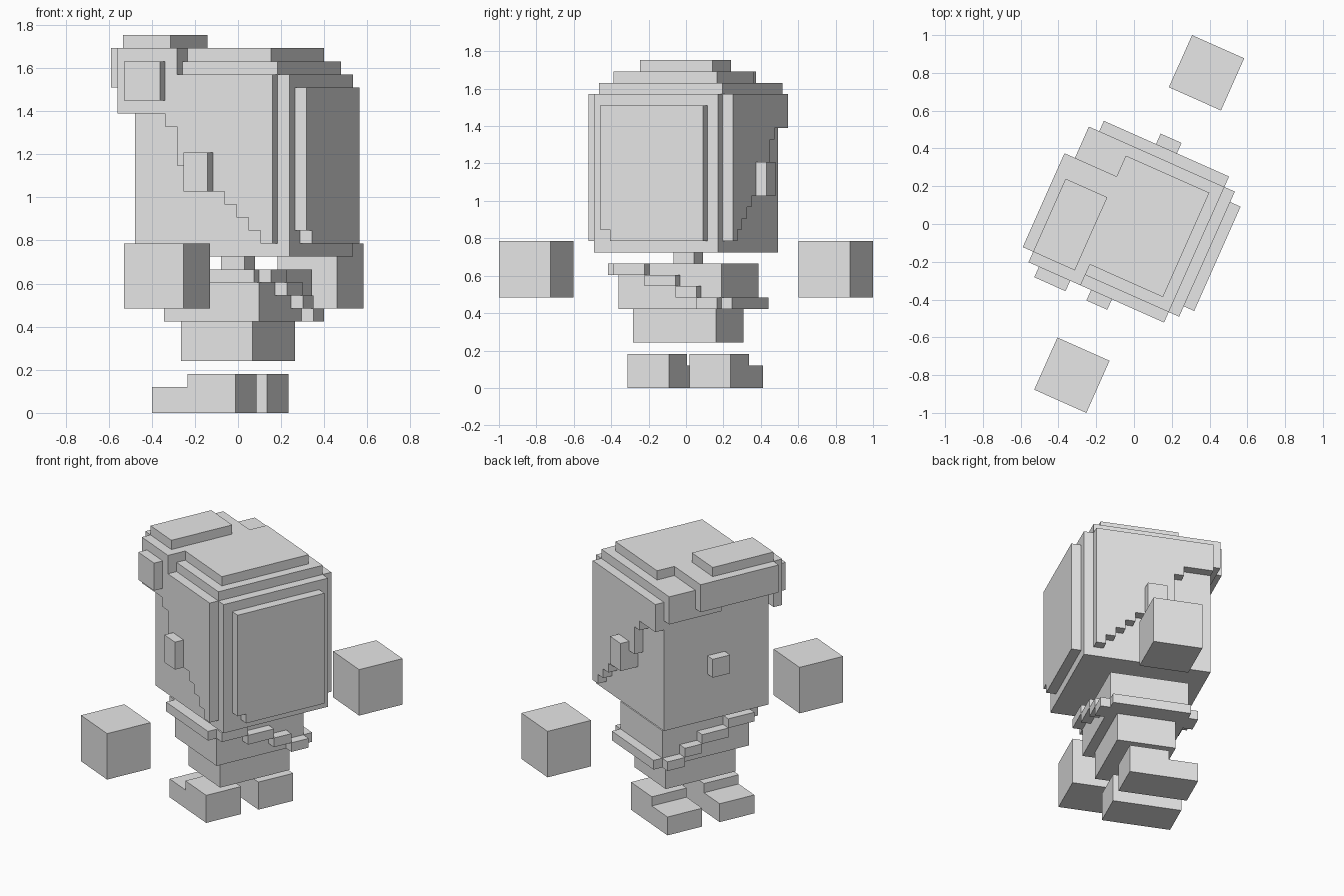
import bpy, bmesh, math
from mathutils import Matrix, Vector

if "Cube" in bpy.data.objects:
    bpy.data.objects.remove(bpy.data.objects["Cube"])

U = 0.06043                       # size of one block
TURN = Matrix.Rotation(math.radians(-24), 4, 'Z')
PLACE = Matrix.Translation((0.0275, 0, 0)) @ TURN @ Matrix.Scale(U, 4)

grey = bpy.data.materials.new("light_grey")
grey.diffuse_color = (0.8, 0.8, 0.8, 1)
grey.use_nodes = True
grey.node_tree.nodes["Principled BSDF"].inputs["Base Color"].default_value = grey.diffuse_color


def part(name, *boxes):
    """One object from boxes given as (x0, x1, y0, y1, z0, z1) in blocks."""
    bm = bmesh.new()
    for x0, x1, y0, y1, z0, z1 in boxes:
        size = Matrix.Diagonal((x1 - x0, y1 - y0, z1 - z0, 1))
        mid = Matrix.Translation(Vector((x0 + x1, y0 + y1, z0 + z1)) / 2)
        bmesh.ops.create_cube(bm, size=1, matrix=PLACE @ mid @ size)
    mesh = bpy.data.meshes.new(name)
    bm.to_mesh(mesh)
    bm.free()
    mesh.materials.append(grey)
    bpy.context.collection.objects.link(bpy.data.objects.new(name, mesh))


# Feet, hands, ears and side hair, once per side
hair_steps = [(-6.5, -3.5, 23), (-3.5, -2.5, 22), (-2.5, -1.5, 19), (-1.5, 0.5, 18),
              (0.5, 1.5, 17), (1.5, 2.5, 16), (2.5, 3.5, 15), (3.5, 4.5, 14), (4.5, 5.5, 13)]
for side, s in (("right", -1), ("left", 1)):
    def span(a, b):
        return sorted((s * a, s * b))
    part(side + "_foot", (-2.5, 1.5, *span(1, 5), 0, 3), (-5.5, -2.5, *span(1, 5), 0, 2))
    part(side + "_hand", (-2.5, 2.5, *span(12, 17), 8, 13))
    part(side + "_ear", (-1.5, 0.5, *span(6, 8), 17, 20))
    part(side + "_side_hair", *[(x0, x1, *span(6, 7), z, 26) for x0, x1, z in hair_steps])

# Body
part("hips", (-3.5, 2.5, -4, 4, 4, 7))
part("torso", (-4.5, 3.5, -5, 5, 7, 11))
part("neck", (-1.5, 0.5, -1, 1, 11, 12))

# Diagonal sash stepping down across front and back
sash = [(-4.5, 3.5, -6, -5, 10, 11), (-4.5, 3.5, 5, 6, 7, 8)]
for y0, y1, z in ((-5, -2, 10), (-2, 1, 9), (1, 3, 8), (3, 5, 7)):
    sash += [(3.5, 4.5, y0, y1, z, z + 1), (-5.5, -4.5, y0, y1, z, z + 1)]
part("sash", *sash)

# Head
part("head", (-6.5, 5.5, -6, 6, 12, 26))
part("nose", (-7.5, -6.5, -1, 1, 17, 19))

# Hair
part("back_hair", (5.5, 6.5, -6, 6, 12, 26),
     (6.5, 7.5, -5, 5, 14, 25), (6.5, 7.5, -4, 5, 13, 14))
part("top_hair", (-6.5, 5.5, -6, 6, 26, 27), (-3.5, 4.5, -5, 5, 27, 28))
part("fringe", (-7.5, -6.5, 0, 6, 24, 27), (-7.5, -6.5, -6, 0, 25, 27),
     (-8.5, -7.5, -6, 3, 25, 28), (-7.5, -3.5, -6, 3, 27, 28),
     (-3.5, -2.5, -6, -5, 27, 28))
part("fringe_corner", (-7.5, -6.5, -7, -6, 23, 28), (-6.5, -2.5, -7, -6, 26, 28))
part("fringe_cap", (-7.5, -3.5, -6, 1, 28, 29))
part("hair_knot", (-6.5, -3.5, -8, -7, 24, 27))
